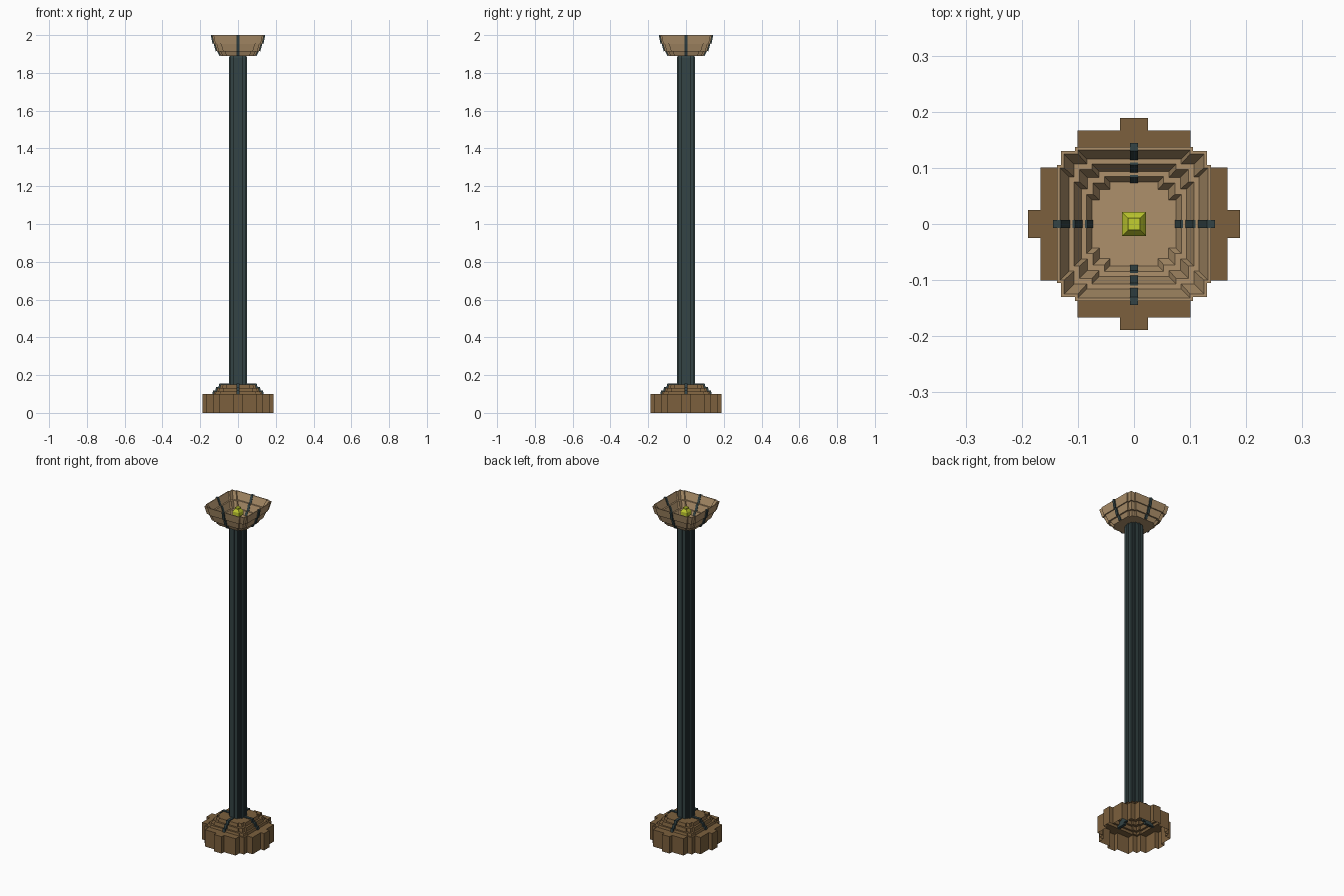
import bpy, bmesh
from mathutils import Matrix

cube = bpy.data.objects.get("Cube")
if cube:
    bpy.data.objects.remove(cube)


def material(name, rgb):
    m = bpy.data.materials.new(name)
    m.use_nodes = True
    m.diffuse_color = (*rgb, 1)
    m.node_tree.nodes["Principled BSDF"].inputs["Base Color"].default_value = (*rgb, 1)
    return m


brown = material("dark wood", (0.20, 0.117, 0.047))
tan = material("light wood", (0.42, 0.28, 0.145))
iron = material("dark iron", (0.033, 0.056, 0.058))
glow = material("yellow green glow", (0.55, 0.62, 0.03))


def finish(name, bm, mat):
    bmesh.ops.remove_doubles(bm, verts=bm.verts, dist=1e-5)
    bmesh.ops.recalc_face_normals(bm, faces=bm.faces)
    mesh = bpy.data.meshes.new(name)
    bm.to_mesh(mesh)
    bm.free()
    mesh.materials.append(mat)
    obj = bpy.data.objects.new(name, mesh)
    bpy.context.collection.objects.link(obj)


def turned(quarter):
    """Repeat a quarter outline around the centre."""
    pts, q = [], quarter
    for _ in range(4):
        pts += q
        q = [(-y, x) for x, y in q]
    return pts


def notched(a, b, c, s, t=None):
    """Square with stepped corners; t adds a small tab on each side."""
    t = t or a
    return turned([(t, s), (a, s), (a, b), (c, b), (c, c),
                   (b, c), (b, a), (s, a), (s, t)])


def tier(a):
    """Corner-notched square of half width a, used by bowl and foot."""
    return notched(a, a - 0.032, a - 0.007 - (0.137 - a) * 0.1, 0.02)


def loft(name, rings, mat, cap_start=True, cap_end=True):
    bm = bmesh.new()
    loops = [[bm.verts.new((x, y, z)) for x, y in pts] for pts, z in rings]
    for lo, hi in zip(loops, loops[1:]):
        for i in range(len(lo)):
            j = (i + 1) % len(lo)
            bm.faces.new((lo[i], lo[j], hi[j], hi[i]))
    if cap_start:
        bm.faces.new(loops[0][::-1])
    if cap_end:
        bm.faces.new(loops[-1])
    finish(name, bm, mat)


def straps(name, quads, width, mat):
    """Radial (r, z) quads thickened sideways and repeated on four sides."""
    bm = bmesh.new()
    for k in range(4):
        rot = Matrix.Rotation(k * 1.5707963, 4, 'Z')
        for quad in quads:
            f = bm.faces.new([bm.verts.new((r, -width / 2, z)) for r, z in quad])
            ext = bmesh.ops.extrude_face_region(bm, geom=[f])["geom"]
            new = [v for v in ext if isinstance(v, bmesh.types.BMVert)]
            bmesh.ops.translate(bm, verts=new, vec=(0, width, 0))
            bmesh.ops.transform(bm, matrix=rot, verts=list(set(f.verts) | set(new)))
    finish(name, bm, mat)


# Foot: hollow drum open below, carrying three stepped tiers
drum = notched(0.167, 0.101, 0.13, 0.025, 0.189)
foot_tiers = [(0.128, 0.1, 0.124, 0.113), (0.113, 0.113, 0.108, 0.132),
              (0.096, 0.132, 0.091, 0.15)]
rings = [(drum, 0), (drum, 0.1)]
for r0, z0, r1, z1 in foot_tiers:
    rings += [(tier(r0), z0), (tier(r1), z1)]
loft("foot", rings, brown, cap_start=False)

# Iron straps over the foot tiers
straps("foot_straps",
       [[(r0 + 0.008, z0), (r1 + 0.008, z1 + 0.005), (r1 - 0.05, z1 + 0.005), (r1 - 0.05, z0)]
        for r0, z0, r1, z1 in foot_tiers], 0.016, iron)


# Ribbed pillar
def ribs(k):
    return notched(0.167 * k, 0.101 * k, 0.13 * k, 0.025 * k, 0.189 * k)


loft("pillar", [(ribs(0.255), 0.14), (ribs(0.255), 1.878), (ribs(0.23), 1.892)], iron)

# Bowl: three flared tiers outside and inside
outer = [(0.092, 1.89, 0.103, 1.914), (0.111, 1.914, 0.122, 1.953),
         (0.128, 1.953, 0.137, 2.0)]
inner = [(0.075, 1.9, 0.085, 1.92), (0.094, 1.92, 0.107, 1.958),
         (0.116, 1.958, 0.132, 2.0)]
rings = []
for r0, z0, r1, z1 in outer:
    rings += [(tier(r0), z0), (tier(r1), z1)]
for r0, z0, r1, z1 in reversed(inner):
    rings += [(tier(r1), z1), (tier(r0), z0)]
loft("bowl", rings, tan)

# Iron straps clasping each bowl tier
straps("bowl_straps",
       [[(o[0] + 0.007, o[1]), (o[2] + 0.007, o[3] + 0.001),
         (i[2] - 0.002, i[3] + 0.001), (i[0] - 0.002, i[1])]
        for o, i in zip(outer, inner)], 0.015, iron)


# Glowing lamp on the bowl floor
def square(r):
    return turned([(r, r)])


loft("lamp", [(square(r), z) for r, z in
              ((0.012, 1.899), (0.012, 1.925), (0.021, 1.935), (0.021, 1.957),
               (0.016, 1.965), (0.011, 1.972), (0.011, 1.98))], glow)
